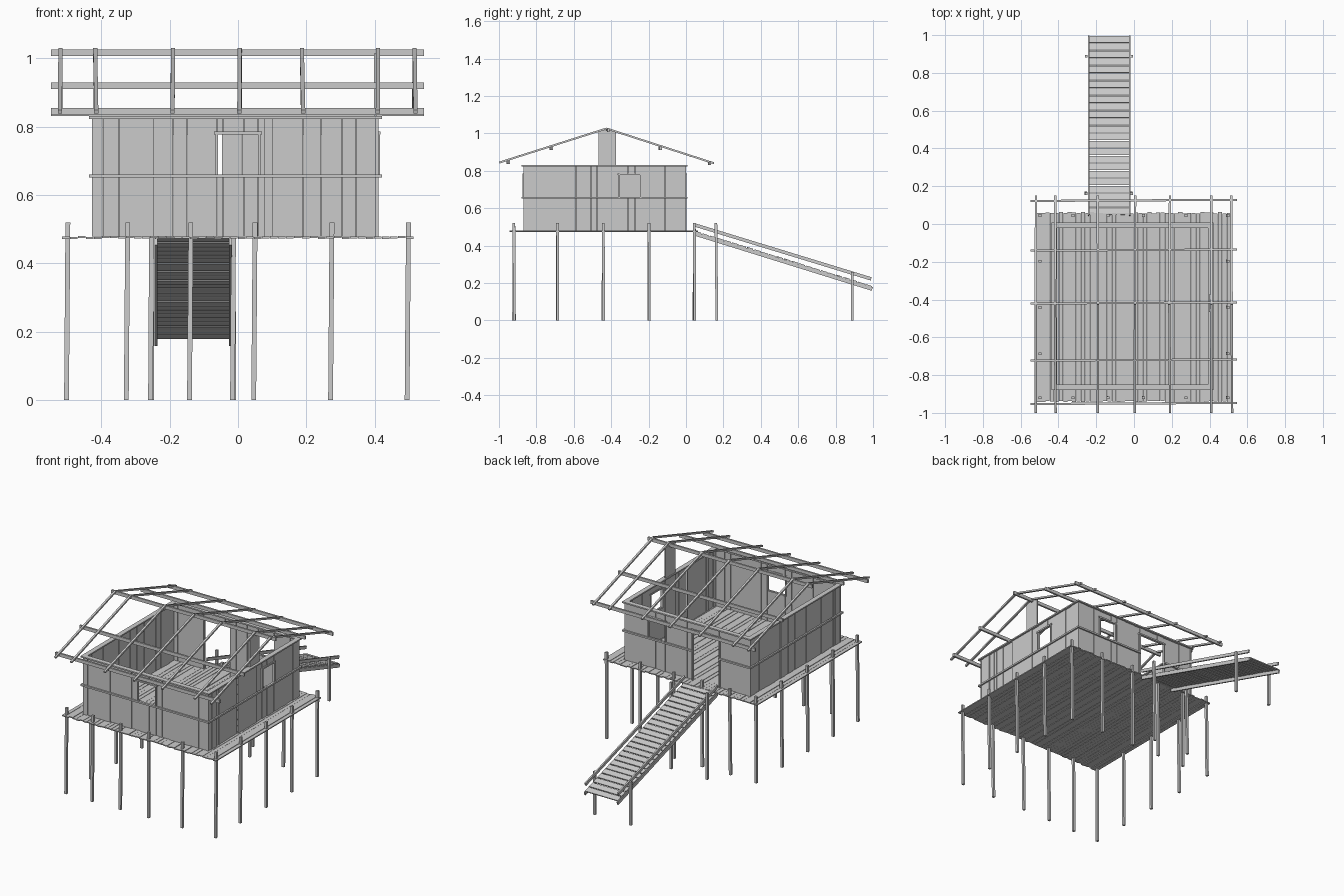
import bpy, bmesh, random
from mathutils import Vector, Matrix

if "Cube" in bpy.data.objects:
    bpy.data.objects.remove(bpy.data.objects["Cube"])

random.seed(4)
J = random.uniform


class Part:
    """Collects square-edged timber pieces into one named object."""
    def __init__(self, name):
        self.name, self.bm = name, bmesh.new()

    def box(self, lo, hi):
        lo, hi = Vector(lo), Vector(hi)
        m = Matrix.Translation((lo + hi) / 2) @ Matrix.Diagonal(hi - lo).to_4x4()
        bmesh.ops.create_cube(self.bm, size=1, matrix=m)

    def bar(self, a, b, w, h):
        a, b = Vector(a), Vector(b)
        d = (b - a).normalized()
        ref = Vector((0, 0, 1)) if abs(d.z) < 0.9 else Vector((0, 1, 0))
        side = d.cross(ref).normalized()
        up = side.cross(d)
        rot = Matrix((side, d, up)).transposed().to_4x4()
        m = (Matrix.Translation((a + b) / 2) @ rot
             @ Matrix.Diagonal((w, (b - a).length, h, 1)))
        bmesh.ops.create_cube(self.bm, size=1, matrix=m)

    def done(self):
        for f in self.bm.faces:
            if f.calc_area() < 0:
                f.normal_flip()
        bmesh.ops.recalc_face_normals(self.bm, faces=self.bm.faces)
        me = bpy.data.meshes.new(self.name)
        self.bm.to_mesh(me)
        self.bm.free()
        bpy.context.collection.objects.link(bpy.data.objects.new(self.name, me))


def splits(a, b, lo, hi):
    """Random plank edges from a to b."""
    e = [a]
    while b - e[-1] > hi:
        e.append(e[-1] + J(lo, hi))
    return e + [b]


# Platform planks running front to back
floor = Part("floor_planks")
n = 44
for i in range(n):
    x = -0.515 + 1.03 * i / n
    dz = J(-0.0015, 0.0015)
    floor.box((x, -0.94 + J(-.004, .004), 0.473 + dz),
              (x + 1.03 / n - 0.0015, 0.06 + J(-.004, .004), 0.479 + dz))
floor.done()

# Stilts round the platform edge
stilts = Part("stilts")
xs = (-0.5, -0.325, -0.14, 0.048, 0.273, 0.497)
spots = [(x, y) for x in xs for y in (-0.92, 0.045)]
spots += [(x, y) for x in (-0.5, 0.497) for y in (-0.687, -0.442, -0.198)]
for x, y in spots:
    stilts.bar((x - 0.002, y + J(-.003, .003), 0), (x + 0.002, y, 0.52), 0.014, 0.014)
stilts.done()

# Walls: vertical planks around openings, outer rails and opening frames
X0, X1, Y0, Y1 = -0.427, 0.412, -0.87, 0.0
ZB, ZR, ZT = 0.479, 0.657, 0.825


def wall(name, axis, pos, out, a, b, openings):
    planks, rails, frames = Part(name + "_planks"), Part(name + "_rails"), Part(name + "_frames")

    def put(part, u0, u1, z0, z1, n0, n1):
        n0, n1 = sorted((pos + out * n0, pos + out * n1))
        if axis == 'x':
            part.box((u0, n0, z0), (u1, n1, z1))
        else:
            part.box((n0, u0, z0), (n1, u1, z1))

    cuts = [a] + sorted(c for o in openings for c in o[:2]) + [b]
    for s, t in zip(cuts, cuts[1:]):
        hole = next((o for o in openings if o[0] == s and o[1] == t), None)
        e = splits(s, t, 0.015, 0.065)
        for u, v in zip(e, e[1:]):
            d = J(-0.006, 0)
            spans = [(ZB, ZT)] if not hole else [(ZB, hole[2]), (hole[3], ZT)]
            for z0, z1 in spans:
                if z1 - z0 > 0.01:
                    put(planks, u, v - 0.0008, z0, z1, d - 0.006, d)
        # Middle rail stops at a doorway
        if not (hole and hole[2] < ZR - 0.05):
            put(rails, s - 0.008 * (s == a), t + 0.008 * (t == b), ZR - 0.006, ZR + 0.004, 0, 0.009)
    put(rails, a - 0.008, b + 0.008, ZT - 0.002, ZT + 0.006, -0.02, 0.009)
    for u0, u1, z0, z1 in openings:
        put(frames, u0 - 0.01, u1 + 0.01, z1, z1 + 0.009, -0.01, 0.005)
        for u in (u0 - 0.006, u1 - 0.002):
            put(frames, u, u + 0.008, z0, z1, -0.01, 0.004)
    for p in (planks, rails) + ((frames,) if openings else ()):
        p.done()
    if not openings:
        frames.bm.free()


wall("front_wall", 'x', Y0, -1, X0, X1, [(-0.06, 0.06, 0.66, 0.777)])
wall("back_wall", 'x', Y1, 1, X0, X1, [(-0.22, -0.045, ZB, 0.777), (0.14, 0.25, 0.66, 0.777)])
wall("left_wall", 'y', X0, -1, Y0, Y1, [])
wall("right_wall", 'y', X1, 1, Y0, Y1, [(-0.355, -0.245, 0.66, 0.777)])

# Tall board holding up the ridge
board = Part("ridge_board")
board.box((0.398, -0.467, ZB), (0.406, -0.373, 1.015))
board.done()

# Roof: purlins along x, rafters down both slopes
purlins = Part("roof_purlins")
for y, z in ((-0.95, 0.845), (-0.72, 0.92), (-0.418, 1.017), (-0.138, 0.92), (0.125, 0.842)):
    purlins.bar((-0.548, y - 0.003, z), (0.545, y + 0.003, z), 0.011, 0.02)
purlins.done()
rafters = Part("roof_rafters")
for x in (-0.52, -0.418, -0.19, 0.005, 0.187, 0.41, 0.517):
    for y, z in ((-0.998, 0.844), (0.15, 0.840)):
        rafters.bar((x, -0.425, 1.026), (x + J(-.004, .004), y, z), 0.012, 0.01)
rafters.done()

# Ramp: stringers, cross planks, handrails and posts
stringers, rails, posts = Part("ramp_stringers"), Part("ramp_handrails"), Part("ramp_posts")
A, B = Vector((0, 0.045, 0.464)), Vector((0, 0.996, 0.168))
for x in (-0.24, -0.022):
    o = Vector((x, 0, 0))
    stringers.bar(A + o, B + o, 0.009, 0.02)
    rails.bar((x, 0.045, 0.511), (x, 0.99, 0.222), 0.009, 0.018)
    px = x + (0.009 if x > -0.1 else -0.013)
    posts.bar((px - 0.003, 0.165, 0), (px, 0.16, 0.52), 0.014, 0.014)
    posts.bar((px, 0.888, 0), (px, 0.888, 0.26), 0.014, 0.014)
stringers.done()
rails.done()
posts.done()
treads = Part("ramp_planks")
d = (B - A) / 24
for i in range(24):
    p = A + d * (i + 0.08) + Vector((-0.131, 0, 0.013 + J(-.001, .001)))
    treads.bar(p, p + d * 0.85, 0.218, 0.006)
treads.done()
